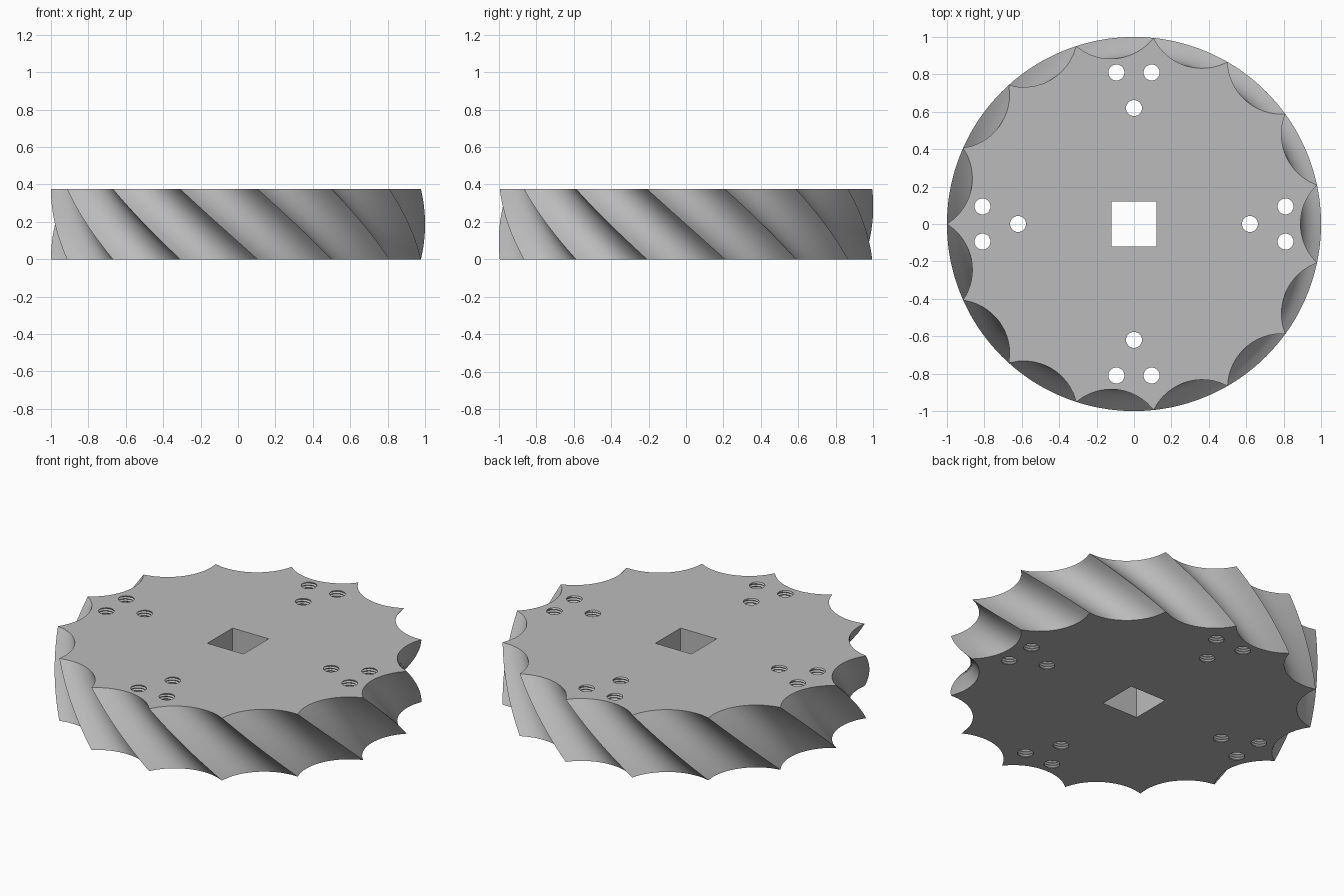
import bpy, bmesh
from math import sin, cos, sqrt, pi, radians, tau

cube = bpy.data.objects.get("Cube")
if cube:
    bpy.data.objects.remove(cube, do_unlink=True)

HEIGHT = 0.375
FLUTES = 15
STEP = tau / FLUTES          # one flute, also the twist over the height
PHASE = radians(12)
ARC_CENTRE, ARC_RADIUS = 1.18, 0.29
bm = bmesh.new()


def flute_radius(t):
    """Distance from the axis to a round scallop, t = 0..1 across it."""
    if t == 0:
        return 1.0
    a = (t - 0.5) * STEP
    return ARC_CENTRE * cos(a) - sqrt(ARC_RADIUS**2 - (ARC_CENTRE * sin(a))**2)


def bridge(lower, upper):
    n = len(lower)
    for i in range(n):
        j = (i + 1) % n
        bm.faces.new((lower[i], lower[j], upper[j], upper[i]))


def fluted_wall(arc_steps=14, rows=24):
    previous = None
    for k in range(rows + 1):
        f = k / rows
        ring = []
        for i in range(FLUTES * arc_steps):
            r = flute_radius((i % arc_steps) / arc_steps)
            a = PHASE + STEP * (i / arc_steps - f)
            ring.append(bm.verts.new((r * cos(a), r * sin(a), f * HEIGHT)))
        if previous:
            bridge(previous, ring)
        previous = ring


def square_hole(half=0.12):
    corners = ((-1, -1), (1, -1), (1, 1), (-1, 1))
    rings = [[bm.verts.new((x * half, y * half, z)) for x, y in corners]
             for z in (0, HEIGHT)]
    bridge(*rings)


def threaded_hole(cx, cy, minor=0.043, major=0.051, pitch=0.015, sides=20):
    """Helical thread, clipped flat to a plain circle at both ends."""
    rows = 2 * int(HEIGHT / pitch) + 6
    grid = []
    for k in range(rows):
        row = []
        for i in range(sides):
            z = pitch * ((k - 3) / 2 + i / sides)
            r = major if k % 2 and 0.001 < z < HEIGHT - 0.001 else minor
            z = min(max(z, 0), HEIGHT)
            a = tau * i / sides
            row.append(bm.verts.new((cx + r * cos(a), cy + r * sin(a), z)))
        grid.append(row)
    # The last column meets the first one a full turn higher
    for k in range(rows - 1):
        for i in range(sides):
            turn = 2 if i == sides - 1 else 0
            if k + 1 + turn >= rows:
                continue
            j = (i + 1) % sides
            bm.faces.new((grid[k][i], grid[k + turn][j],
                          grid[k + 1 + turn][j], grid[k + 1][i]))


fluted_wall()
square_hole()

# Three threaded holes in each quarter
for q in range(4):
    c, s = round(cos(q * pi / 2)), round(sin(q * pi / 2))
    for x, y in ((0.62, 0), (0.81, 0.094), (0.81, -0.094)):
        threaded_hole(x * c - y * s, x * s + y * c)

# Flat end faces, filled between the outer rim and the holes
bmesh.ops.remove_doubles(bm, verts=bm.verts, dist=0.0002)
for z in (0, HEIGHT):
    rim = [e for e in bm.edges if len(e.link_faces) == 1
           and all(abs(v.co.z - z) < 0.0003 for v in e.verts)]
    bmesh.ops.triangle_fill(bm, edges=rim, use_beauty=True,
                            normal=(0, 0, 1 if z else -1))
loose = [v for v in bm.verts if not v.link_faces]
bmesh.ops.delete(bm, geom=loose, context='VERTS')
bmesh.ops.recalc_face_normals(bm, faces=bm.faces)

mesh = bpy.data.meshes.new("fluted_disc")
bm.to_mesh(mesh)
bm.free()
disc = bpy.data.objects.new("fluted_disc", mesh)
bpy.context.collection.objects.link(disc)

# Single grey finish
grey = bpy.data.materials.new("plain_grey")
grey.use_nodes = True
colour = (0.5, 0.5, 0.5, 1)
grey.diffuse_color = colour
grey.node_tree.nodes["Principled BSDF"].inputs["Base Color"].default_value = colour
mesh.materials.append(grey)

# Smooth flutes with crisp ridges
bpy.ops.object.select_all(action='DESELECT')
disc.select_set(True)
bpy.context.view_layer.objects.active = disc
bpy.ops.object.shade_smooth_by_angle(angle=radians(30))
